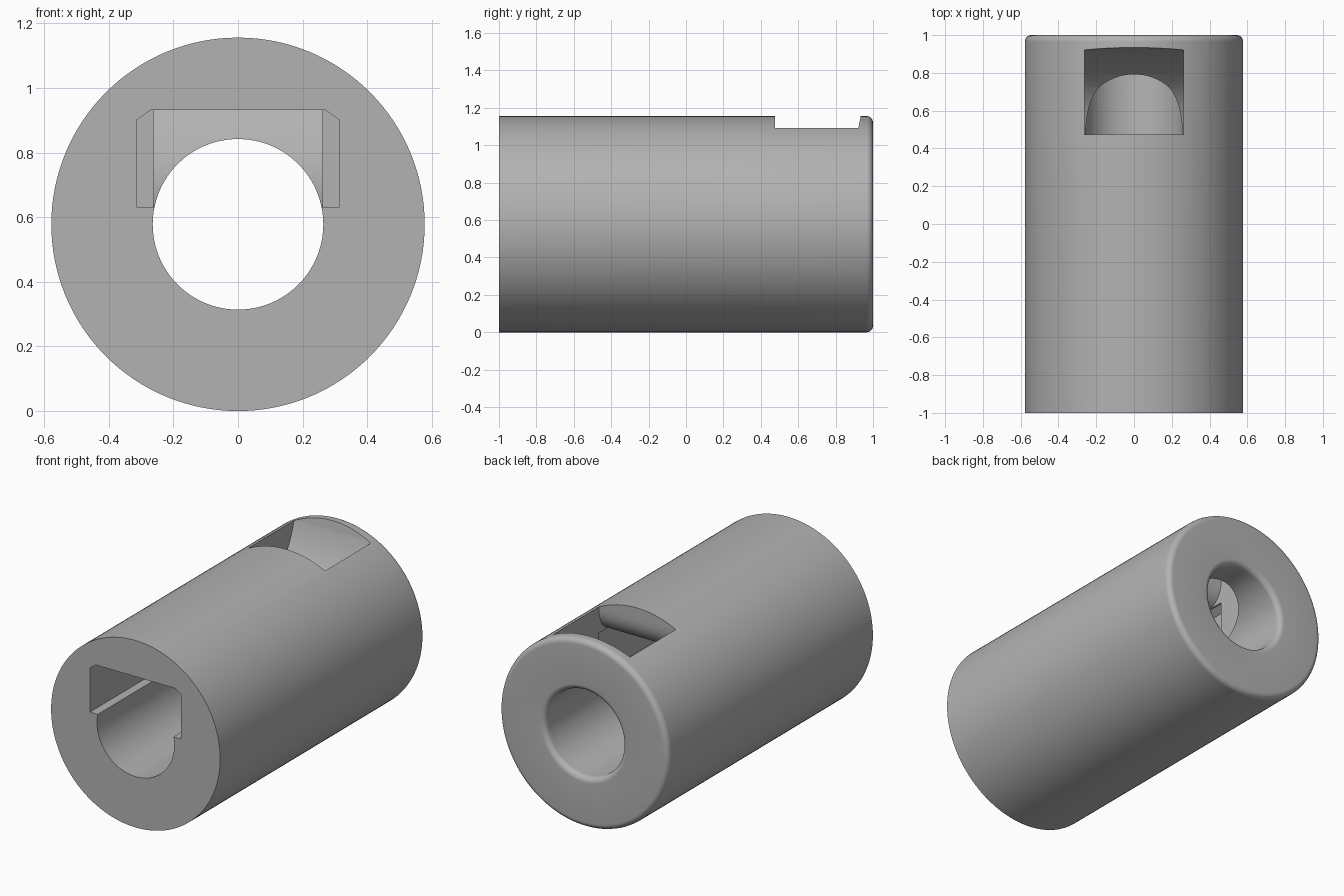
import bpy, bmesh
from math import cos, sin, pi, radians
from mathutils import Matrix, Vector

if "Cube" in bpy.data.objects:
    bpy.data.objects.remove(bpy.data.objects["Cube"], do_unlink=True)

R, BORE, FILLET = 0.578, 0.264, 0.035
CZ = R

steel = bpy.data.materials.new("plain grey")
steel.use_nodes = True
GREY = (0.45, 0.45, 0.45, 1)
steel.diffuse_color = GREY
steel.node_tree.nodes["Principled BSDF"].inputs["Base Color"].default_value = GREY


def make_object(name, bm):
    bmesh.ops.recalc_face_normals(bm, faces=bm.faces)
    mesh = bpy.data.meshes.new(name)
    bm.to_mesh(mesh)
    bm.free()
    mesh.materials.append(steel)
    obj = bpy.data.objects.new(name, mesh)
    bpy.context.collection.objects.link(obj)
    return obj


def arc(cx, cy, rx, ry, start, end, n=8):
    angles = [radians(start + (end - start) * i / n) for i in range(n + 1)]
    return [(cx + rx * cos(a), cy + ry * sin(a)) for a in angles]


def lathe(name, profile, steps=128):
    """Closed (radius, y) profile turned around the long axis."""
    bm = bmesh.new()
    rings = []
    for i in range(steps):
        a = 2 * pi * i / steps
        rings.append([bm.verts.new((r * cos(a), y, CZ + r * sin(a))) for r, y in profile])
    for i in range(steps):
        p, q = rings[i], rings[(i + 1) % steps]
        for j in range(len(profile)):
            k = (j + 1) % len(profile)
            bm.faces.new((p[j], p[k], q[k], q[j]))
    return make_object(name, bm)


def prism(name, points, offset):
    """Flat outline extruded along offset."""
    bm = bmesh.new()
    face = bm.faces.new([bm.verts.new(p) for p in points])
    moved = bmesh.ops.extrude_face_region(bm, geom=[face])["geom"]
    bmesh.ops.translate(bm, vec=Vector(offset),
                        verts=[v for v in moved if isinstance(v, bmesh.types.BMVert)])
    return make_object(name, bm)


# Tube with rounded rear edges, inside and outside
back = 1 - FILLET
profile = [(BORE, -1), (R, -1)]
profile += arc(R - FILLET, back, FILLET, FILLET, 0, 90)
profile += arc(BORE + FILLET, back, FILLET, FILLET, 90, 180)
tube = lathe("tube_body", profile)

# Chamfered channel running in from the front
half = [(0.312, 0.63), (0.312, 0.902), (0.27, 0.932)]
outline = half + [(-x, z) for x, z in reversed(half)]
channel = prism("channel_cutter", [(x, -1.1, z) for x, z in outline], (0, 1.575, 0))

# Top window with a curved rear ramp and a rounded front lip
ramp = [(0.475, 0.632), (0.55, 0.658), (0.624, 0.694), (0.68, 0.731), (0.725, 0.768),
        (0.795, 0.845), (0.84, 0.908), (0.877, 0.975), (0.905, 1.04), (0.922, 1.095),
        (0.935, 1.16), (0.935, 1.3), (0.475, 1.3)]
lip = arc(0.36, 1.07, 0.115, 0.14, 0, -90)
side = [(0.36, 0.64)] + ramp + lip
window = prism("window_cutter", [(-0.262, y, z) for y, z in side], (0.524, 0, 0))

for cutter in (channel, window):
    cutter.hide_render = True
    cutter.hide_set(True)
    mod = tube.modifiers.new(cutter.name, "BOOLEAN")
    mod.operation = "DIFFERENCE"
    mod.solver = "EXACT"
    mod.object = cutter

# Apply the cuts, then remove the cutters
bpy.context.view_layer.update()
graph = bpy.context.evaluated_depsgraph_get()
cut_mesh = bpy.data.meshes.new_from_object(tube.evaluated_get(graph))
tube.modifiers.clear()
tube.data = cut_mesh
for cutter in (channel, window):
    bpy.data.objects.remove(cutter, do_unlink=True)

bpy.ops.object.select_all(action="DESELECT")
tube.select_set(True)
bpy.context.view_layer.objects.active = tube
bpy.ops.object.shade_smooth_by_angle(angle=radians(30))
